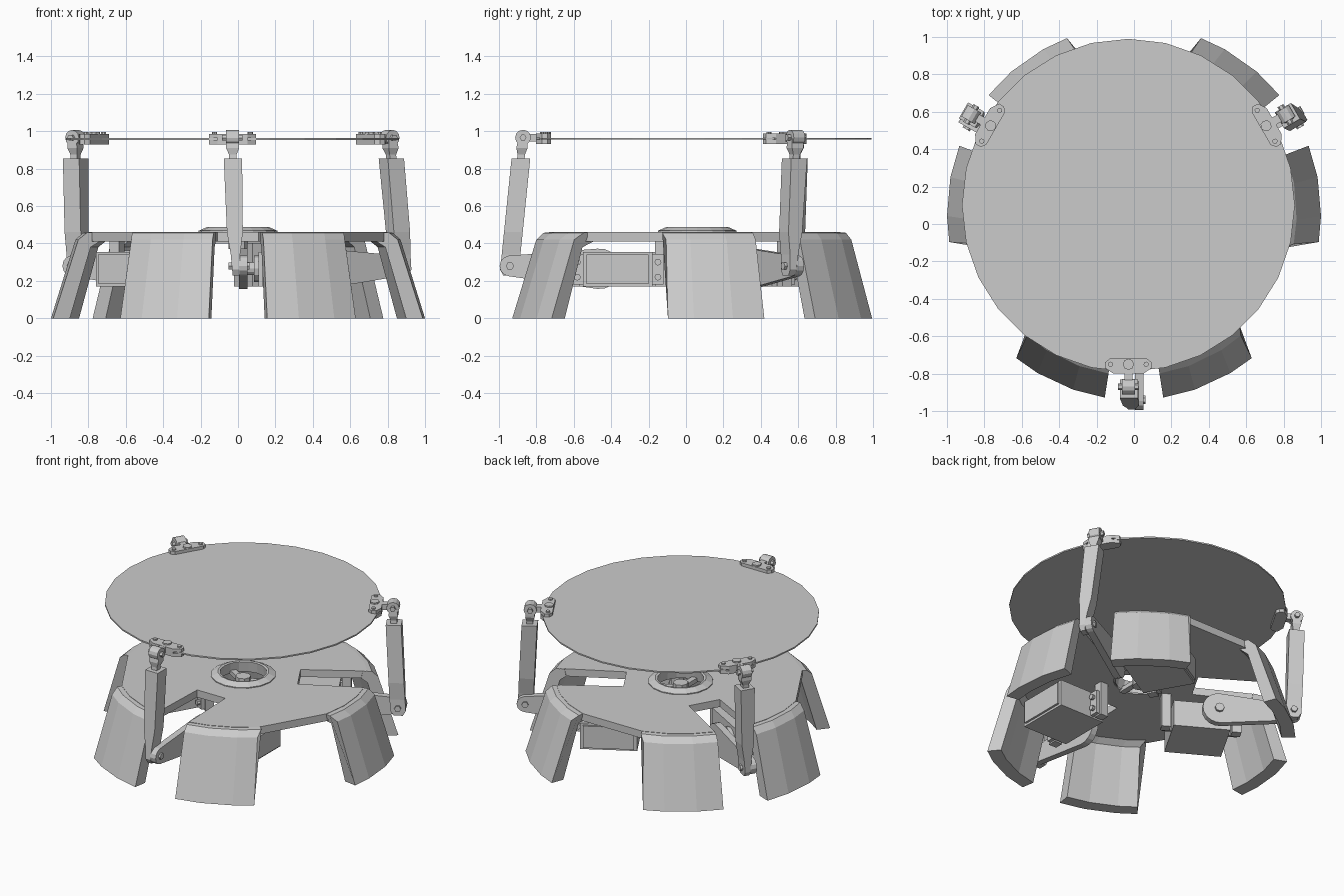
import bpy, bmesh, math
from mathutils import Matrix, Vector

if "Cube" in bpy.data.objects:
    bpy.data.objects.remove(bpy.data.objects["Cube"])

grey = bpy.data.materials.new("light grey")
grey.diffuse_color = (0.6, 0.6, 0.6, 1)
grey.use_nodes = True
grey.node_tree.nodes["Principled BSDF"].inputs["Base Color"].default_value = grey.diffuse_color
BASE, TOP = (0, 0.06, 0), (-0.03, 0.10, 0)
ARMS = (-90, 30, 150)


def frame(angle, centre):
    """Local axes: x outward, y along the rim, z up."""
    return Matrix.Translation(centre) @ Matrix.Rotation(math.radians(angle), 4, 'Z')


def polar(r, deg, z=0):
    a = math.radians(deg)
    return Vector((r * math.cos(a), r * math.sin(a), z))


def finish(name, bm, matrix=Matrix()):
    bm.transform(matrix)
    bmesh.ops.recalc_face_normals(bm, faces=bm.faces)
    mesh = bpy.data.meshes.new(name)
    bm.to_mesh(mesh)
    bm.free()
    mesh.materials.append(grey)
    ob = bpy.data.objects.new(name, mesh)
    bpy.context.collection.objects.link(ob)
    return ob


def skin(bm, rings, closed=False):
    """Bridge equal point rings; cap the ends unless closed."""
    vs = [[bm.verts.new(p) for p in ring] for ring in rings]
    n = len(vs[0])
    for i in range(len(vs) if closed else len(vs) - 1):
        a, b = vs[i], vs[(i + 1) % len(vs)]
        for j in range(n):
            bm.faces.new((a[j], a[(j + 1) % n], b[(j + 1) % n], b[j]))
    if not closed:
        bm.faces.new(vs[0])
        bm.faces.new(vs[-1])


def prism(bm, pts, offset):
    skin(bm, [pts, [Vector(p) + Vector(offset) for p in pts]])


def box(bm, x, y, z):
    prism(bm, [(x[0], y[0], z[0]), (x[1], y[0], z[0]),
               (x[1], y[1], z[0]), (x[0], y[1], z[0])], (0, 0, z[1] - z[0]))


def disc_y(bm, x, z, r, y0, y1, n=12):
    """Cylinder whose axis runs along the rim."""
    ring = [polar(r, 360 * i / n) for i in range(n)]
    prism(bm, [(x + p.x, y0, z + p.y) for p in ring], (0, y1 - y0, 0))


def disc_z(bm, x, y, r, z0, z1, n=12):
    prism(bm, [polar(r, 360 * i / n, z0) + Vector((x, y, 0)) for i in range(n)], (0, 0, z1 - z0))


# Round plate
bm = bmesh.new()
disc_z(bm, 0, 0, 0.89, 0.954, 0.964, 28)
finish("round_plate", bm, Matrix.Translation(TOP))

# Collar around the central hole
bm = bmesh.new()
profile = [(0.21, 0.455), (0.21, 0.468), (0.165, 0.488), (0.15, 0.485), (0.16, 0.41)]
skin(bm, [[polar(r, i * 22.5, z) for r, z in profile] for i in range(16)], True)
finish("hole_collar", bm, Matrix.Translation(BASE))

# Hub under the hole
bm = bmesh.new()
disc_z(bm, 0, 0, 0.05, 0.37, 0.455, 8)
finish("hub", bm, Matrix.Translation(BASE))

# Leg cross-section: radius, height, extra width on the open side (degrees)
LEG = [(0.77, 0.462, 4), (0.83, 0.457, 4), (0.87, 0.42, 2), (1.0, 0, 0),
       (0.91, 0, 0), (0.80, 0.38, 1), (0.76, 0.41, 4)]

for n, A in enumerate(ARMS, 1):
    base = frame(A, BASE)
    top = frame(A, TOP)

    # Deck third, from one arm slot to the next
    pts = [polar(0.17, 0), polar(0.36, 0), Vector((0.36, 0.11, 0))]
    pts += [polar(0.80, a) for a in (9, 19, 31, 43, 77, 89, 101, 111)]
    turn = Matrix.Rotation(math.radians(120), 4, 'Z')
    pts += [turn @ Vector((0.36, -0.11, 0)), polar(0.36, 120)]
    pts += [polar(0.17, 120 - 15 * i) for i in range(8)]
    bm = bmesh.new()
    prism(bm, [p + Vector((0, 0, 0.41)) for p in pts], (0, 0, 0.052))
    finish(f"deck_{n}", bm, base)

    # Pair of flared legs
    for side, word in ((1, "left"), (-1, "right")):
        bm = bmesh.new()
        rings = []
        for a, k in ((9, 0), (19, 0.3), (31, 0.7), (39, 1)):
            rings.append([polar(r, side * (a + e * k), z) for r, z, e in LEG])
        skin(bm, rings)
        finish(f"leg_{n}_{word}", bm, base)

    # Hub spoke
    bm = bmesh.new()
    box(bm, (0.03, 0.18), (-0.02, 0.02), (0.40, 0.43))
    finish(f"hub_spoke_{n}", bm, base)

    # Servo: body, flange, gear cap, screws and output shaft
    bm = bmesh.new()
    box(bm, (0.24, 0.61), (0.11, 0.46), (0.17, 0.355))
    box(bm, (0.26, 0.59), (0.46, 0.475), (0.185, 0.34))
    box(bm, (0.18, 0.67), (0.19, 0.215), (0.18, 0.345))
    disc_y(bm, 0.52, 0.265, 0.07, 0.085, 0.11)
    disc_y(bm, 0.52, 0.265, 0.035, 0.04, 0.09)
    for r in (0.21, 0.64):
        for z in (0.22, 0.30):
            disc_y(bm, r, z, 0.018, 0.215, 0.235, 8)
    finish(f"servo_{n}", bm, base)

    # Servo mounts hanging from the deck
    bm = bmesh.new()
    box(bm, (0.165, 0.225), (0.13, 0.19), (0.17, 0.415))
    box(bm, (0.625, 0.685), (0.13, 0.19), (0.17, 0.415))
    finish(f"servo_mount_{n}", bm, base)

    # Teardrop crank arm
    outline = [(0.52 + 0.108 * math.cos(t), 0.265 + 0.108 * math.sin(t))
               for t in (math.radians(83 + 194 * i / 10) for i in range(11))]
    outline += [(1.0 + 0.055 * math.cos(t), 0.28 + 0.055 * math.sin(t))
                for t in (math.radians(-83 + 166 * i / 6) for i in range(7))]
    bm = bmesh.new()
    prism(bm, [(x, 0.005, z) for x, z in outline], (0, 0.045, 0))
    finish(f"crank_arm_{n}", bm, base)

    # Crank bolts
    bm = bmesh.new()
    disc_y(bm, 0.52, 0.265, 0.03, -0.012, 0.01, 8)
    disc_y(bm, 1.0, 0.28, 0.022, -0.05, 0.062, 6)
    finish(f"crank_bolts_{n}", bm, base)

    # Upright link, leaning from crank pivot to plate joint
    low = Vector((1.0, -0.012, 0.28))
    high = base.inverted() @ top @ Vector((0.97, 0, 0.965))

    def section(z, wt, wr):
        c = low.lerp(high, (z - low.z) / (high.z - low.z))
        return [(c.x + i * wr / 2, c.y + j * wt / 2, z)
                for i, j in ((-1, -1), (1, -1), (1, 1), (-1, 1))]

    bm = bmesh.new()
    skin(bm, [section(*s) for s in ((0.228, 0.035, 0.06), (0.26, 0.04, 0.10), (0.34, 0.05, 0.10),
                                    (0.46, 0.085, 0.10), (0.855, 0.098, 0.10))])
    finish(f"link_{n}", bm, base)
    bm = bmesh.new()
    skin(bm, [section(*s) for s in ((0.85, 0.04, 0.04), (0.875, 0.04, 0.04),
                                    (0.91, 0.07, 0.06), (0.96, 0.07, 0.05))])
    finish(f"link_neck_{n}", bm, base)

    # Rod-end joint and its stub
    bm = bmesh.new()
    disc_y(bm, 0.97, 0.965, 0.042, -0.035, 0.035)
    disc_y(bm, 0.97, 0.965, 0.018, -0.055, 0.055, 6)
    box(bm, (0.88, 0.96), (-0.022, 0.022), (0.945, 0.985))
    finish(f"rod_end_{n}", bm, top)

    # Bracket clamped on the plate rim, with screws
    bm = bmesh.new()
    plan = [(0.82, -0.10), (0.84, -0.125), (0.87, -0.125), (0.90, -0.08),
            (0.90, 0.08), (0.87, 0.125), (0.84, 0.125), (0.82, 0.10)]
    for z, h in ((0.930, 0.024), (0.964, 0.022)):
        prism(bm, [(x, y, z) for x, y in plan], (0, 0, h))
    box(bm, (0.88, 0.90), (-0.08, 0.08), (0.93, 0.986))
    for y, r in ((-0.095, 0.014), (0, 0.03), (0.095, 0.014)):
        disc_z(bm, 0.85, y, r, 0.98, 0.996, 8)
    finish(f"plate_bracket_{n}", bm, top)
